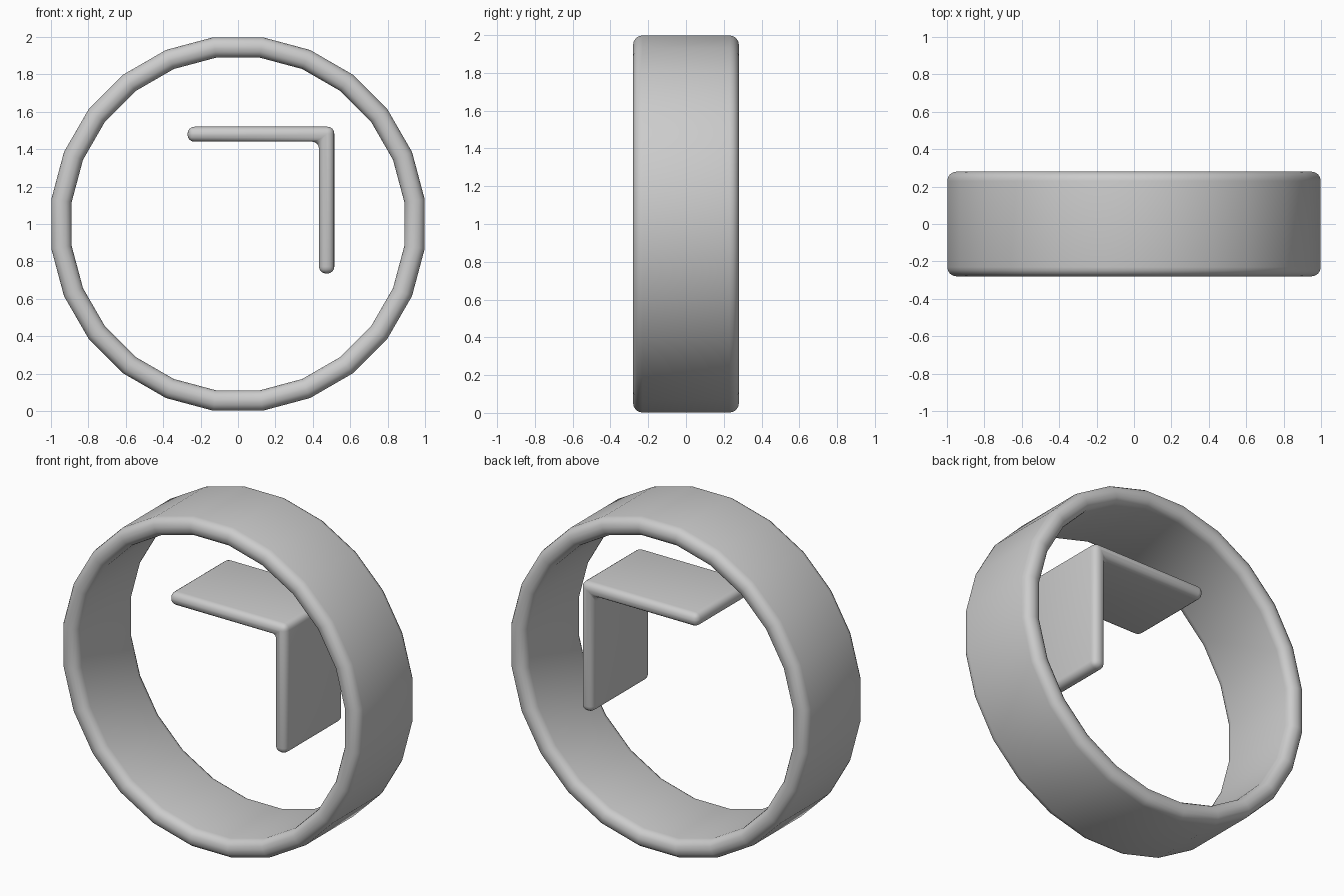
import bpy, bmesh
from math import sin, cos, pi

cube = bpy.data.objects.get("Cube")
if cube:
    bpy.data.objects.remove(cube)

grey = bpy.data.materials.new("plain grey")
grey.use_nodes = True
colour = (0.6, 0.6, 0.6, 1)
grey.diffuse_color = colour
grey.node_tree.nodes["Principled BSDF"].inputs["Base Color"].default_value = colour

HALF_DEPTH = 0.28


def finish(bm, name, angle):
    bmesh.ops.recalc_face_normals(bm, faces=bm.faces)
    mesh = bpy.data.meshes.new(name)
    bm.to_mesh(mesh)
    bm.free()
    obj = bpy.data.objects.new(name, mesh)
    bpy.context.collection.objects.link(obj)
    mesh.materials.append(grey)
    bpy.ops.object.select_all(action='DESELECT')
    obj.select_set(True)
    bpy.context.view_layer.objects.active = obj
    bpy.ops.object.shade_smooth_by_angle(angle=angle)
    return obj


def rounded_section(inner, outer, half, radius, steps=4):
    """Rounded rectangle as (radius, depth) points."""
    corners = [(outer, half, 0), (inner, half, 1), (inner, -half, 2), (outer, -half, 3)]
    points = []
    for r, y, quarter in corners:
        cr = r - radius if r == outer else r + radius
        cy = y - radius if y > 0 else y + radius
        for i in range(steps + 1):
            a = (quarter + i / steps) * pi / 2
            points.append((cr + radius * cos(a), cy + radius * sin(a)))
    return points


# Ring band: rounded section swept around the depth axis, flat at top and bottom
SIDES = 24
section = rounded_section(0.897, 1.007, HALF_DEPTH, 0.05)
bm = bmesh.new()
loops = []
for s in range(SIDES):
    a = (s + 0.5) * 2 * pi / SIDES
    loops.append([bm.verts.new((r * cos(a), y, 1 + r * sin(a))) for r, y in section])
n = len(section)
for s in range(SIDES):
    here, there = loops[s], loops[(s + 1) % SIDES]
    for i in range(n):
        j = (i + 1) % n
        bm.faces.new((here[i], here[j], there[j], there[i]))
finish(bm, "ring_band", pi / 4)

# Bent plate: L-shaped profile extruded through the depth, then rounded
profile = [(-0.27, 1.52), (0.515, 1.52), (0.515, 0.735),
           (0.433, 0.735), (0.433, 1.44), (-0.27, 1.44)]
bm = bmesh.new()
face = bm.faces.new([bm.verts.new((x, -HALF_DEPTH, z)) for x, z in profile])
moved = bmesh.ops.extrude_face_region(bm, geom=[face])["geom"]
bmesh.ops.translate(bm, vec=(0, 2 * HALF_DEPTH, 0),
                    verts=[v for v in moved if isinstance(v, bmesh.types.BMVert)])
plate = finish(bm, "bent_plate", pi)
bevel = plate.modifiers.new("rounded edges", 'BEVEL')
bevel.width = 0.037
bevel.segments = 4
bevel.limit_method = 'ANGLE'
